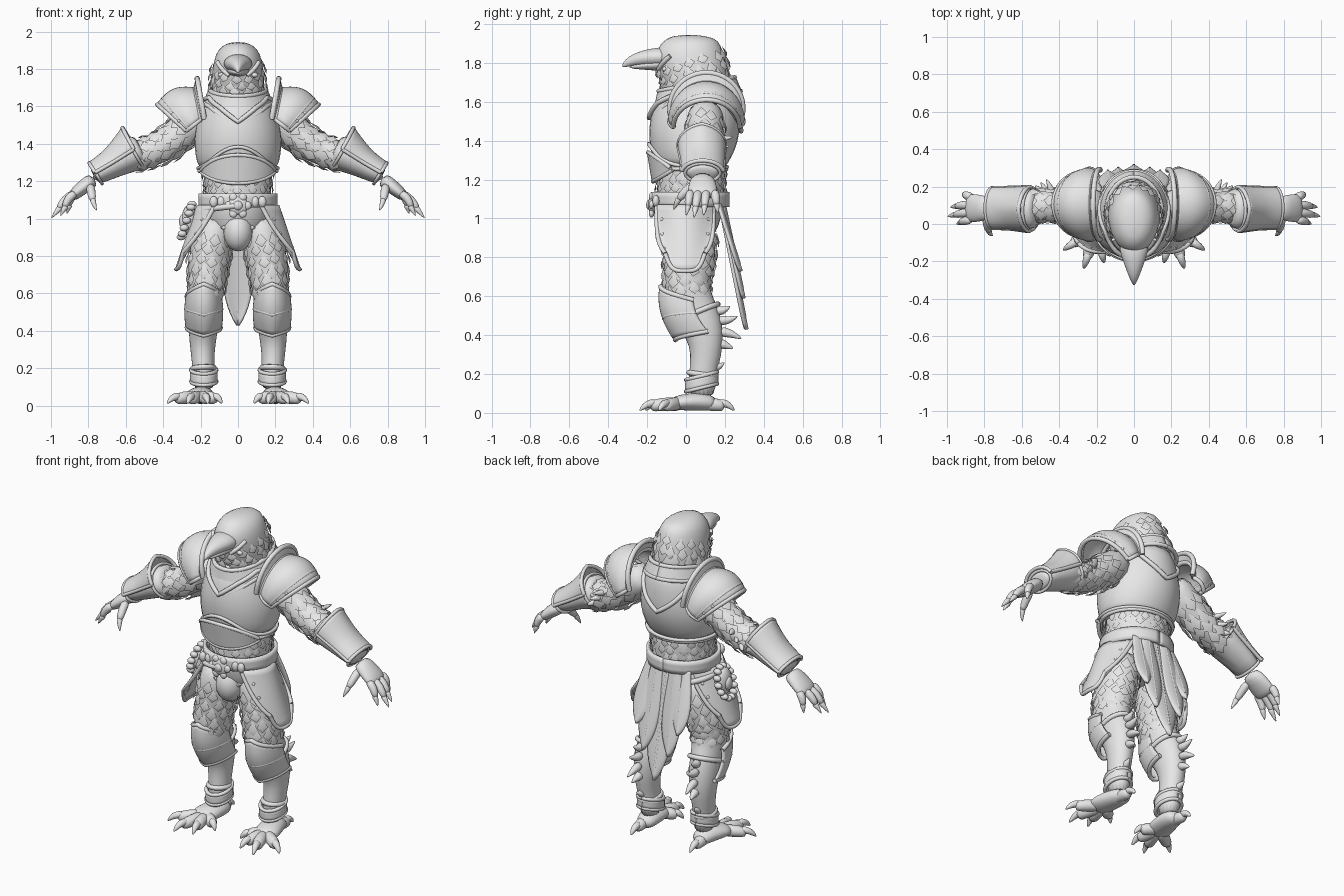
import bpy, bmesh, random
from math import sin, cos, acos, pi, radians
from mathutils import Vector, Matrix

if "Cube" in bpy.data.objects:
    bpy.data.objects.remove(bpy.data.objects["Cube"])
random.seed(4)
X, Y, Z = Vector((1, 0, 0)), Vector((0, 1, 0)), Vector((0, 0, 1))
grey = bpy.data.materials.new("plain grey")
grey.use_nodes = True
grey.diffuse_color = (.8, .8, .8, 1)
grey.node_tree.nodes["Principled BSDF"].inputs["Base Color"].default_value = grey.diffuse_color

def add_object(name, data, mirror):
    ob = bpy.data.objects.new(name, data)
    bpy.context.collection.objects.link(ob)
    data.materials.append(grey)
    if mirror:
        ob.modifiers.new("Mirror", "MIRROR").use_mirror_merge = False
    return ob

def finish(name, bm, mirror=False, subdivide=0, thick=0):
    bmesh.ops.recalc_face_normals(bm, faces=bm.faces)
    me = bpy.data.meshes.new(name)
    bm.to_mesh(me)
    bm.free()
    me.shade_smooth()
    if not subdivide:
        me.set_sharp_from_angle(angle=radians(45))
    ob = add_object(name, me, mirror)
    if thick:
        solid = ob.modifiers.new("Solidify", "SOLIDIFY")
        solid.thickness, solid.offset = thick, 0
    if subdivide:
        sub = ob.modifiers.new("Subdivision", "SUBSURF")
        sub.levels = sub.render_levels = subdivide

def surf(secs, hint, t, ang):
    """Point and outward normal on a lofted elliptical body."""
    last = len(secs) - 1
    i = min(int(t), last - 1)
    row = [p + (q - p) * (t - i) for p, q in zip(secs[i], secs[i + 1])]
    ctr = [Vector(s[:3]) for s in secs]
    slope = lambda k: (ctr[min(k + 1, last)] - ctr[max(k - 1, 0)]).normalized()
    run = slope(i).lerp(slope(i + 1), t - i).normalized()
    side = (hint - run * hint.dot(run)).normalized()
    up, (a, b) = side.cross(run), row[3:]
    point = Vector(row[:3]) + side * a * cos(ang) + up * b * sin(ang)
    return point, (side * cos(ang) / a + up * sin(ang) / b).normalized()

def loft(name, secs, hint=X, mirror=False, n=16):
    bm = bmesh.new()
    rings = [[bm.verts.new(surf(secs, hint, t, 2 * pi * k / n)[0]) for k in range(n)] for t in range(len(secs))]
    for r, s in zip(rings, rings[1:]):
        for k in range(n):
            bm.faces.new((r[k - 1], r[k], s[k], s[k - 1]))
    bm.faces.new(rings[0])
    bm.faces.new(rings[-1])
    finish(name, bm, mirror, 1)

def column(*rows):
    return [(0, y, z, a, b) for z, y, a, b in rows]

def spike(name, points, radius, hint, mirror=True, taper=.9):
    last = len(points) - 1
    sizes = [radius * (1 - taper * (k / last) ** 2) for k in range(last + 1)]
    loft(name, [(*p, r, r) for p, r in zip(points, sizes)], hint, mirror, 8)

def tube(name, points, radius, mirror=False, closed=False):
    cu = bpy.data.curves.new(name, "CURVE")
    cu.dimensions = "3D"
    cu.bevel_depth, cu.bevel_resolution, cu.use_fill_caps = radius, 2, True
    sp = cu.splines.new("POLY")
    sp.points.add(len(points) - 1)
    for p, co in zip(sp.points, points):
        p.co = (*co, 1)
    sp.use_cyclic_u = closed
    add_object(name, cu, mirror)

def plate(name, f, thick=.012, mirror=False, nu=24, nv=10, rims=""):
    """Bent sheet from f(u, v), u in -1..1 and v in 0..1, with rolled rims."""
    us, vs = [2 * i / nu - 1 for i in range(nu + 1)], [j / nv for j in range(nv + 1)]
    bm = bmesh.new()
    g = [[bm.verts.new(f(u, v)) for u in us] for v in vs]
    for r, s in zip(g, g[1:]):
        for i in range(nu):
            bm.faces.new((r[i], r[i + 1], s[i + 1], s[i]))
    finish(name, bm, mirror, 0, thick)
    edges = {"top": [f(u, 0) for u in us], "low": [f(u, 1) for u in us],
             "front": [f(-1, v) for v in vs], "back": [f(1, v) for v in vs]}
    for edge in rims.split():
        tube(f"{name}_{edge}_rim", edges[edge], thick * .9, mirror)

def blobs(name, items, mirror=False):
    bm = bmesh.new()
    for x, y, z, a, b, c in items:
        m = Matrix.Translation((x, y, z)) @ Matrix.Diagonal((a, b, c, 1))
        bmesh.ops.create_uvsphere(bm, u_segments=16, v_segments=10, radius=1, matrix=m)
    finish(name, bm, mirror)

def feathers(name, secs, hint, start, end, rows, n, width, lift, mirror=False):
    bm = bmesh.new()
    step = (end - start) / rows
    for i in range(rows):
        for k in range(n):
            ang = 2 * pi * (k + i % 2 / 2 + random.uniform(-.2, .2)) / n
            t = max(start + step * (i + random.uniform(-.2, .2)), 0)
            base, normal = surf(secs, hint, t, ang)
            tip, out = surf(secs, hint, min(t + step * 1.4, len(secs) - 1), ang)
            tip += out * lift * random.uniform(.5, 1.3)
            side, mid = (tip - base).cross(normal).normalized() * width, base.lerp(tip, .62)
            b, t, l, r, m = [bm.verts.new(p) for p in (base, tip, mid - side, mid + side, mid + normal * width * .3)]
            for tri in ((b, l, m), (b, m, r), (m, l, t), (m, t, r)):
                bm.faces.new(tri)
    finish(name, bm, mirror)

# Head and neck with layered feathers, brows and eyes
head = column((1.945, -.01, .04, .06), (1.918, -.01, .095, .13), (1.87, 0, .125, .178), (1.8, .025, .14, .18),
              (1.72, .05, .145, .175), (1.63, .06, .14, .16), (1.55, .06, .13, .15))
loft("head", head)
feathers("neck_feathers", head, X, 2.6, 4.8, 4, 15, .03, .014)
tube("brow", [surf(head, X, 2.75 - .09 * k, .35 + .1 * k - pi / 2)[0] for k in range(8)], .012, True)
blobs("eye", [(*surf(head, X, 2.85, .7 - pi / 2)[0], .018, .014, .013)], True)

# Beak
loft("upper_beak", [(0, -.08, 1.83, .1, .06), (0, -.19, 1.828, .062, .046), (0, -.26, 1.818, .037, .034),
                    (0, -.305, 1.8, .017, .02), (0, -.328, 1.78, .003, .006)])
loft("lower_beak", [(0, -.08, 1.8, .085, .05), (0, -.2, 1.788, .045, .024), (0, -.295, 1.778, .012, .008)])

# Waist and hips
waist = column((1.32, .03, .2, .18), (1.2, .025, .182, .178), (1.1, .025, .178, .178), (1, .02, .18, .165),
               (.92, .03, .14, .13), (.87, .03, .07, .08))
loft("waist", waist)
feathers("waist_feathers", waist, X, .4, 2, 4, 16, .026, .004)

# Breastplate with its trims
chest = column((1.7, .075, .13, .17), (1.64, .075, .18, .2), (1.56, .055, .21, .23), (1.47, .045, .238, .24),
               (1.38, .03, .24, .23), (1.3, .02, .225, .2), (1.25, .02, .205, .185))
loft("breastplate", chest)

def chest_ring(name, radius, depth):
    angles = [2 * pi * k / 64 for k in range(64)]
    tube(name, [surf(chest, X, depth(sin(a)), a)[0] for a in angles], radius, closed=True)

chest_ring("neck_trim", .013, lambda s: 1.1 + 1.75 * max(0, 1 - acos(min(1, abs(s)))))
chest_ring("chest_lower_trim", .01, lambda s: 5.6 - 1.3 * max(0, -s) ** 3)
chest_ring("chest_hem", .011, lambda s: 5.9)

def belly(u, v):
    a, top, low = u * radians(62), 1.34 - .08 * u * u, 1.19 + .06 * u * u
    return (.222 * sin(a), .02 - (.215 - .025 * v) * cos(a), top + (low - top) * v)

def collar(u, v):
    a, wide = u * pi, .15 + .03 * v
    point = max(0, 1 - abs(a))
    return (wide * sin(a), .055 - (wide + .045) * cos(a), 1.69 - .035 * cos(a) - v * (.07 + .08 * point))

plate("belly_plate", belly, rims="low top")
plate("collar", collar, .014, nu=48, rims="top low")

# Shoulder guards with a raised neck flange
def pauldron(u, v):
    c = cos(u * pi / 2)
    bulge = .035 * sin(pi * v) * c
    x = (.23 + .2 * v) * c + (.2 + .075 * v) * (1 - c) + bulge * .4
    z = (1.695 - .085 * v) * c + (1.53 - .06 * v) * (1 - c) + bulge
    return (x, .105 + (.17 + .02 * sin(pi * v)) * sin(u * pi / 2), z)

def flange(u, v):
    p = Vector(pauldron(u, 0))
    out = (p - Vector((.2, .105, 1.5))).normalized()
    return p + v * (out * .055 * (.25 + .75 * cos(u * pi / 2)) - X * .02)

plate("shoulder_guard", pauldron, .014, True, rims="low front back")
plate("shoulder_flange", flange, .016, True, nv=3, rims="low top")
tube("shoulder_band", [pauldron(u / 12, .82) for u in range(-12, 13)], .009, True)
blobs("shoulder_rivets", [(*pauldron(u, .91), .011, .011, .011) for u in (-.8, -.6, .6, .8)], True)

# Arms
arm = [(.17, .1, 1.57, .1, .1), (.28, .1, 1.48, .095, .095), (.4, .1, 1.38, .085, .085), (.52, .095, 1.34, .085, .08),
       (.64, .085, 1.3, .08, .07), (.78, .085, 1.21, .055, .045)]
loft("arm", arm, Y, True)
feathers("arm_feathers", arm, Y, .8, 3.2, 5, 10, .032, .012, True)
for k in range(3):
    spike("elbow_quill", [(.42 + .03 * k, .12, 1.4 - .03 * k), (.445 + .03 * k, .19, 1.41 - .04 * k),
                          (.47 + .03 * k, .245 - .02 * k, 1.42 - .05 * k)], .026, Z)

# Bracers with a peaked outer plate
bracer = [(.51, .08, 1.375, .1, .085), (.55, .08, 1.355, .113, .095), (.66, .085, 1.29, .1, .07),
          (.755, .085, 1.235, .09, .056), (.77, .085, 1.225, .07, .04)]
loft("bracer", bracer, Y, True)
for t in (1, 3):
    tube("bracer_rim", [surf(bracer, Y, t, k * pi / 16)[0] for k in range(32)], .009, True, True)

def arm_guard(u, v):
    p, normal = surf(bracer, Y, .9 + 2.2 * v, u * 1.4 - pi / 2)
    return p + normal * (.008 + .045 * (1 - abs(u)) * (1 - v) ** 2 + .012 * v * v)

plate("arm_guard", arm_guard, .012, True, 16, 10, "top low front back")

# Hands
loft("palm", [(.765, .085, 1.215, .06, .042), (.82, .085, 1.175, .072, .04), (.87, .085, 1.135, .08, .034),
              (.895, .085, 1.11, .066, .024)], Y, True)
for k, (x, y) in enumerate(((.95, 0), (1, .04), (.985, .09), (.915, .165))):
    root = Vector((.865, .025 + .04 * k, 1.14))
    tip = Vector((x, y, 1.0 + .012 * abs(k - 1)))
    knuckle, joint = root.lerp(tip, .35) + Vector((.015, 0, .015)), root.lerp(tip, .68) + X * .008
    spike("finger", [root, knuckle, joint], .027, Y, taper=.3)
    spike("finger_claw", [root.lerp(joint, .8), joint, tip], .021, Y)
spike("thumb", [(.79, .05, 1.18), (.785, -.005, 1.14), (.775, -.045, 1.09)], .028, X, taper=.3)
spike("thumb_claw", [(.778, -.03, 1.11), (.772, -.05, 1.08), (.755, -.065, 1.04)], .02, X)

# Legs
leg = [(.11, .02, 1.02, .1, .13), (.14, .02, .87, .113, .14), (.16, .015, .74, .11, .13), (.17, .0, .62, .095, .115),
       (.18, .06, .5, .085, .12), (.187, .1, .4, .08, .1), (.19, .105, .3, .066, .08), (.185, .085, .2, .058, .07),
       (.18, .08, .07, .062, .075)]
loft("leg", leg, X, True)
feathers("thigh_feathers", leg, X, .6, 3.1, 6, 11, .032, .008, True)
for t in (3.9, 7):
    tube("leg_strap", [surf(leg, X, t, k * pi / 16)[0] for k in range(32)], .014, True, True)
plate("ankle_cuff", lambda u, v: (.183 + .068 * sin(u * pi), .08 - .08 * cos(u * pi), .19 - .06 * v - .02 * cos(u * pi)),
      .012, True, nv=3, rims="top low")
for z, back, tip, rise in ((.53, .15, .23, .02), (.48, .16, .27, .02), (.42, .17, .29, -.04), (.36, .16, .245, -.03),
                           (.24, .13, .2, .02)):
    spike("calf_quill", [(.19, back, z), (.19, (back + tip) / 2, z - .01), (.2, tip, z + rise)], .032, X)

def knee(u, v):
    a, peak, puff = u * radians(95), 1 - abs(u), 1 + .08 * sin(pi * v)
    top, low = .58 + .07 * peak, .42 - .045 * peak
    return (.183 + .09 * puff * sin(a), .025 + .075 * v * v - .155 * puff * cos(a), top + (low - top) * v)

plate("knee_guard", knee, .014, True, rims="low top")
tube("knee_ridge", [knee(u / 12, .6 - .2 * abs(u / 12)) for u in range(-12, 13)], .009, True)

# Clawed feet
loft("foot", [(.185, .16, .045, .05, .035), (.19, .08, .06, .065, .05), (.21, -.02, .055, .08, .042),
              (.22, -.08, .045, .065, .033)], X, True)
for x, y in ((.085, -.1), (.16, -.21), (.27, -.24), (.38, -.14), (.2, .25)):
    root, tip = Vector((.2, .05 if y > 0 else -.02, .05)), Vector((x, y, .01))
    mid, end = root.lerp(tip, .55) + Z * .015, root.lerp(tip, .76) + Z * .012
    spike("toe", [root, mid, end], .04, Z, taper=.25)
    spike("toe_claw", [mid, end + Z * .022, root.lerp(tip, .92) + Z * .016, tip], .026, Z)

# Hip guards
def tasset(u, v):
    return (.215 + .115 * v - .09 * u * u * (1 - .6 * v * v), .145 * u * (1 - .3 * v ** 5) - .005,
            1.07 - v * (.34 - .09 * u ** 4))

plate("hip_guard", tasset, .013, True, rims="front back low")
blobs("hip_rivets", [(*tasset(u, v), .011, .011, .011) for u in (-.8, .8) for v in (.25, .5, .75)], True)

# Belt, buckle and groin guard
plate("belt", lambda u, v: (.202 * sin(u * pi), .022 - .192 * cos(u * pi), 1.135 - .075 * v), .02, nu=48, nv=3)
tube("hanging_strap", [(-.215 * sin(a / 8), .02 - .205 * cos(a / 8), 1.07 - .003 * a) for a in range(20)], .016)
blobs("buckle", [(0, -.175, 1.07, .055, .02, .05), (0, -.19, 1.07, .025, .015, .025)]
      + [(.05 * cos(k * pi / 3), -.177, 1.07 + .05 * sin(k * pi / 3), .022, .014, .022) for k in range(6)]
      + [(s * x, -.155, 1.09, .022, .018, .03) for x in (.09, .13) for s in (-1, 1)])
blobs("groin_guard", [(0, -.075, .93, .08, .085, .105)])
tube("groin_strap", [(.083 * cos(a * pi / 12), -.1, .96 - .02 * sin(a * pi / 12)) for a in range(13)], .012)

# Beaded hip pouch
blobs("pouch", [(-.26, .01, .99, .042, .06, .085), (-.295, .01, .985, .02, .03, .04)])
blobs("pouch_beads", [(-.275 + .03 * sin(a * pi / 7), .01 + .07 * cos(a * pi / 7), .99 + .09 * sin(a * pi / 7),
                       .024, .018, .018) for a in range(14)])

# Tail feathers
def tail_feather(name, x, spread, low, wide, depth, reach, mirror):
    def f(u, v):
        w = wide * (.55 + .45 * sin(pi * v * .8)) * (1 - v ** 7) + .002
        return (x + spread * v + u * w, depth + reach * v - .015 * u * u, 1.08 + (low - 1.08) * v)
    plate(name, f, .014, mirror, 8, 20)
    tube(name + "_shaft", [f(0, k / 10) for k in range(10)], .009, mirror)

tail_feather("tail_middle", 0, 0, .43, .08, .185, .13, False)
tail_feather("tail_inner", .06, .025, .59, .062, .195, .105, True)
tail_feather("tail_outer", .11, .03, .73, .058, .175, .11, True)
